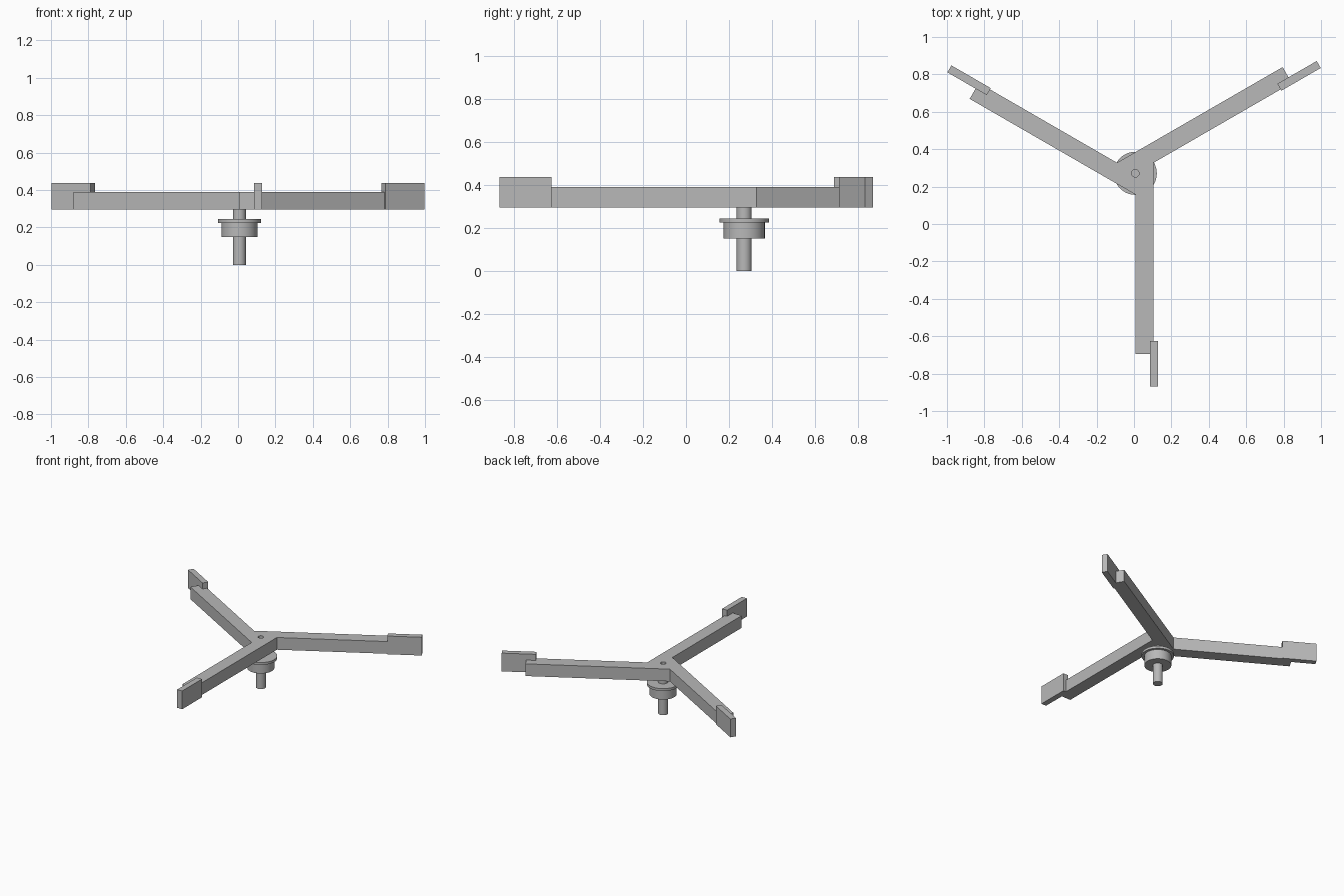
import bpy
import bmesh
from math import radians
from mathutils import Matrix, Vector

cube = bpy.data.objects.get("Cube")
if cube:
    bpy.data.objects.remove(cube, do_unlink=True)

HUB = Vector((0.007, 0.271, 0))
ARM_LENGTH, ARM_WIDTH = 0.966, 0.098
ARM_BOTTOM, ARM_TOP, PAD_TOP = 0.295, 0.39, 0.437

grey = bpy.data.materials.new("plain_grey")
grey.use_nodes = True
colour = (0.48, 0.48, 0.48, 1)
grey.diffuse_color = colour
grey.node_tree.nodes["Principled BSDF"].inputs["Base Color"].default_value = colour


def arm_point(angle, along, side, z):
    """Point measured along an arm and sideways from its inner edge."""
    return HUB + Matrix.Rotation(radians(angle), 3, "Z") @ Vector((along, side, z))


def finish(name, bm):
    bmesh.ops.recalc_face_normals(bm, faces=bm.faces)
    mesh = bpy.data.meshes.new(name)
    bm.to_mesh(mesh)
    bm.free()
    mesh.materials.append(grey)
    obj = bpy.data.objects.new(name, mesh)
    bpy.context.collection.objects.link(obj)
    return obj


def prism(name, outline, height):
    bm = bmesh.new()
    face = bm.faces.new([bm.verts.new(p) for p in outline])
    top = bmesh.ops.extrude_face_region(bm, geom=[face])["geom"]
    verts = [g for g in top if isinstance(g, bmesh.types.BMVert)]
    bmesh.ops.translate(bm, verts=verts, vec=(0, 0, height))
    return finish(name, bm)


def cylinder(name, radius, bottom, top):
    bm = bmesh.new()
    centre = HUB + Vector((0, 0, (bottom + top) / 2))
    bmesh.ops.create_cone(bm, cap_ends=True, segments=48, radius1=radius,
                          radius2=radius, depth=top - bottom,
                          matrix=Matrix.Translation(centre))
    obj = finish(name, bm)
    bpy.ops.object.select_all(action="DESELECT")
    obj.select_set(True)
    bpy.context.view_layer.objects.active = obj
    bpy.ops.object.shade_smooth_by_angle(angle=radians(30))
    return obj


# Three arms, each offset to one side of the hub, as one plate
outline = []
for angle in (30, 150, 270):
    for along, side in ((ARM_LENGTH, 0), (ARM_LENGTH, ARM_WIDTH),
                        (-ARM_WIDTH * 0.577, ARM_WIDTH)):
        outline.append(arm_point(angle, along, side, ARM_BOTTOM))
arms = prism("three_arms", outline, ARM_TOP - ARM_BOTTOM)

# Centre hole
cutter = cylinder("hole_cutter", 0.02, 0.31, 0.5)
cutter.hide_render = True
cutter.hide_viewport = True
cut = arms.modifiers.new("centre_hole", "BOOLEAN")
cut.object = cutter
cut.operation = "DIFFERENCE"
cut.solver = "EXACT"

# Tall end pads; the front one sits on the opposite side of its arm
for name, angle, side in (("left_pad", 30, -0.008), ("right_pad", 150, -0.008),
                          ("front_pad", 270, 0.078)):
    corners = [arm_point(angle, along, side + offset, ARM_BOTTOM)
               for along, offset in ((0.897, 0), (1.14, 0), (1.14, 0.043), (0.897, 0.043))]
    prism(name, corners, PAD_TOP - ARM_BOTTOM)

# Hub below the arms
cylinder("shaft", 0.035, 0, ARM_BOTTOM)
cylinder("collar", 0.096, 0.15, 0.225)
cylinder("flange", 0.115, 0.225, 0.244)
